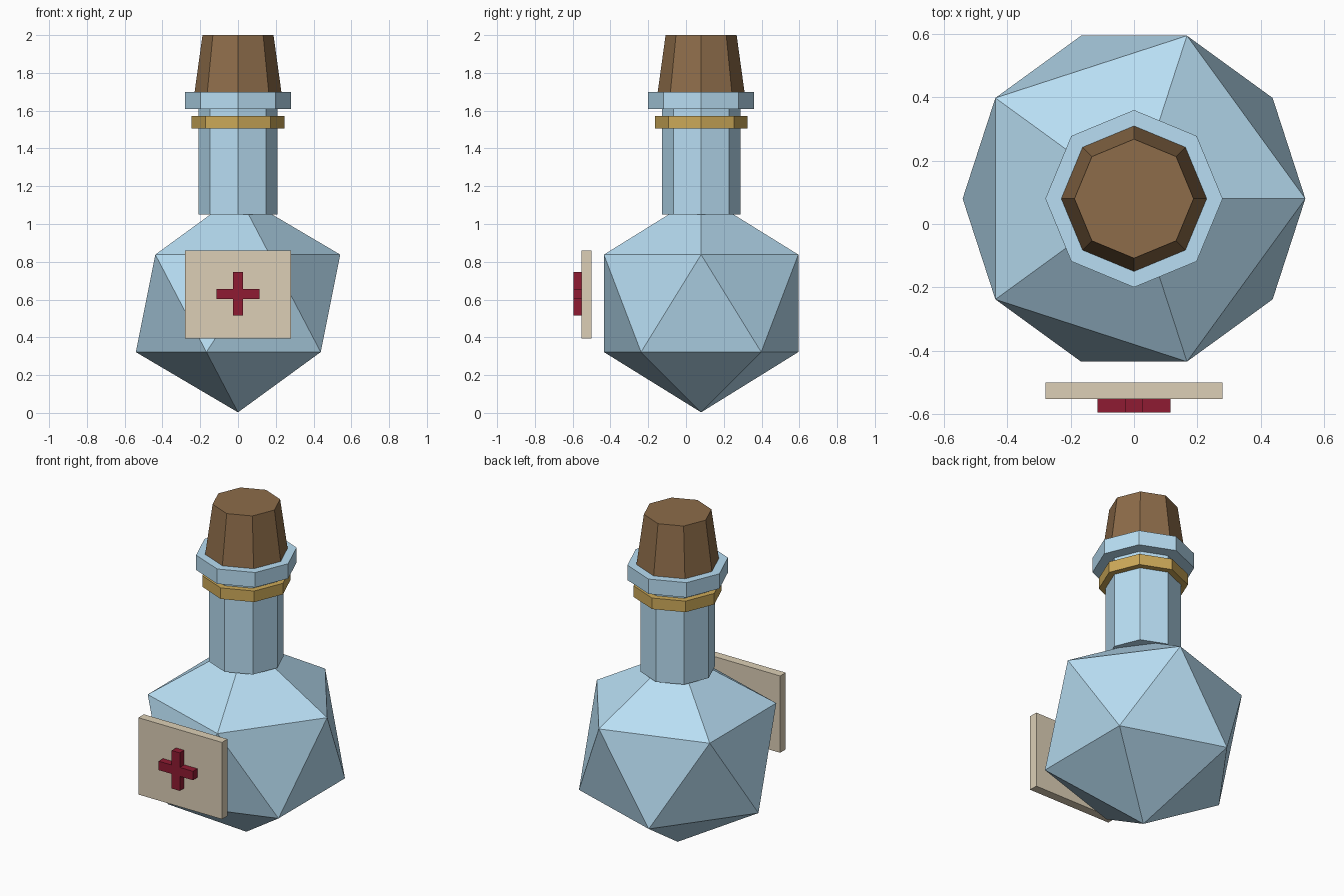
import bpy, bmesh
from mathutils import Matrix, Vector

if "Cube" in bpy.data.objects:
    bpy.data.objects.remove(bpy.data.objects["Cube"])

CY = 0.08  # bottle axis in y


def material(name, rgb):
    m = bpy.data.materials.new(name)
    m.diffuse_color = (*rgb, 1.0)
    m.use_nodes = True
    m.node_tree.nodes["Principled BSDF"].inputs["Base Color"].default_value = m.diffuse_color
    return m


glass = material("blue_glass", (0.48, 0.73, 0.90))
brass = material("brass", (0.61, 0.40, 0.10))
wood = material("cork_brown", (0.266, 0.15, 0.067))
paper = material("parchment", (0.716, 0.624, 0.468))
red = material("dark_red", (0.275, 0.011, 0.032))


def finish(name, bm, mat):
    bmesh.ops.recalc_face_normals(bm, faces=bm.faces)
    mesh = bpy.data.meshes.new(name)
    bm.to_mesh(mesh)
    bm.free()
    mesh.materials.append(mat)
    obj = bpy.data.objects.new(name, mesh)
    bpy.context.collection.objects.link(obj)
    return obj


def octagon(name, z0, z1, r0, r1, mat):
    """Eight-sided prism or taper on the bottle axis, a corner on each axis."""
    bm = bmesh.new()
    bmesh.ops.create_cone(bm, cap_ends=True, segments=8, radius1=r0, radius2=r1, depth=z1 - z0,
                          matrix=Matrix.Translation((0, CY, (z0 + z1) / 2)))
    return finish(name, bm, mat)


def plate(name, outline, y_back, y_front, mat):
    """Front-facing x/z outline extruded towards the viewer."""
    bm = bmesh.new()
    face = bm.faces.new([bm.verts.new((x, y_back, z)) for x, z in outline])
    ext = bmesh.ops.extrude_face_region(bm, geom=[face], use_keep_orig=True)
    moved = [v for v in ext["geom"] if isinstance(v, bmesh.types.BMVert)]
    bmesh.ops.translate(bm, verts=moved, vec=Vector((0, y_front - y_back, 0)))
    return finish(name, bm, mat)


# Faceted flask body: icosahedron, slightly squashed in height
bm = bmesh.new()
bmesh.ops.create_icosphere(bm, subdivisions=1, radius=1.0)
bmesh.ops.scale(bm, verts=bm.verts, vec=(0.605, 0.605, 0.577))
bmesh.ops.translate(bm, verts=bm.verts, vec=(0, CY, 0.58))
low = min(v.co.z for v in bm.verts)
bmesh.ops.translate(bm, verts=bm.verts, vec=(0, 0, 0.003 - low))
finish("flask_body", bm, glass)

# Neck, collar, lip and stopper
octagon("neck", 1.05, 1.62, 0.208, 0.208, glass)
octagon("neck_band", 1.505, 1.572, 0.245, 0.245, brass)
octagon("lip", 1.61, 1.70, 0.28, 0.28, glass)
octagon("cork", 1.69, 2.0, 0.231, 0.188, wood)

# Label held in front of the body
plate("label", [(-0.28, 0.395), (0.28, 0.395), (0.28, 0.86), (-0.28, 0.86)], -0.50, -0.553, paper)

# Raised cross on the label: one quarter's corners, turned four times
a, b, cz = 0.027, 0.115, 0.63
corners = []
for c, s in ((1, 0), (0, 1), (-1, 0), (0, -1)):
    for x, z in ((b, -a), (b, a), (a, a)):
        corners.append((x * c - z * s, cz + x * s + z * c))
plate("label_cross", corners, -0.552, -0.595, red)
